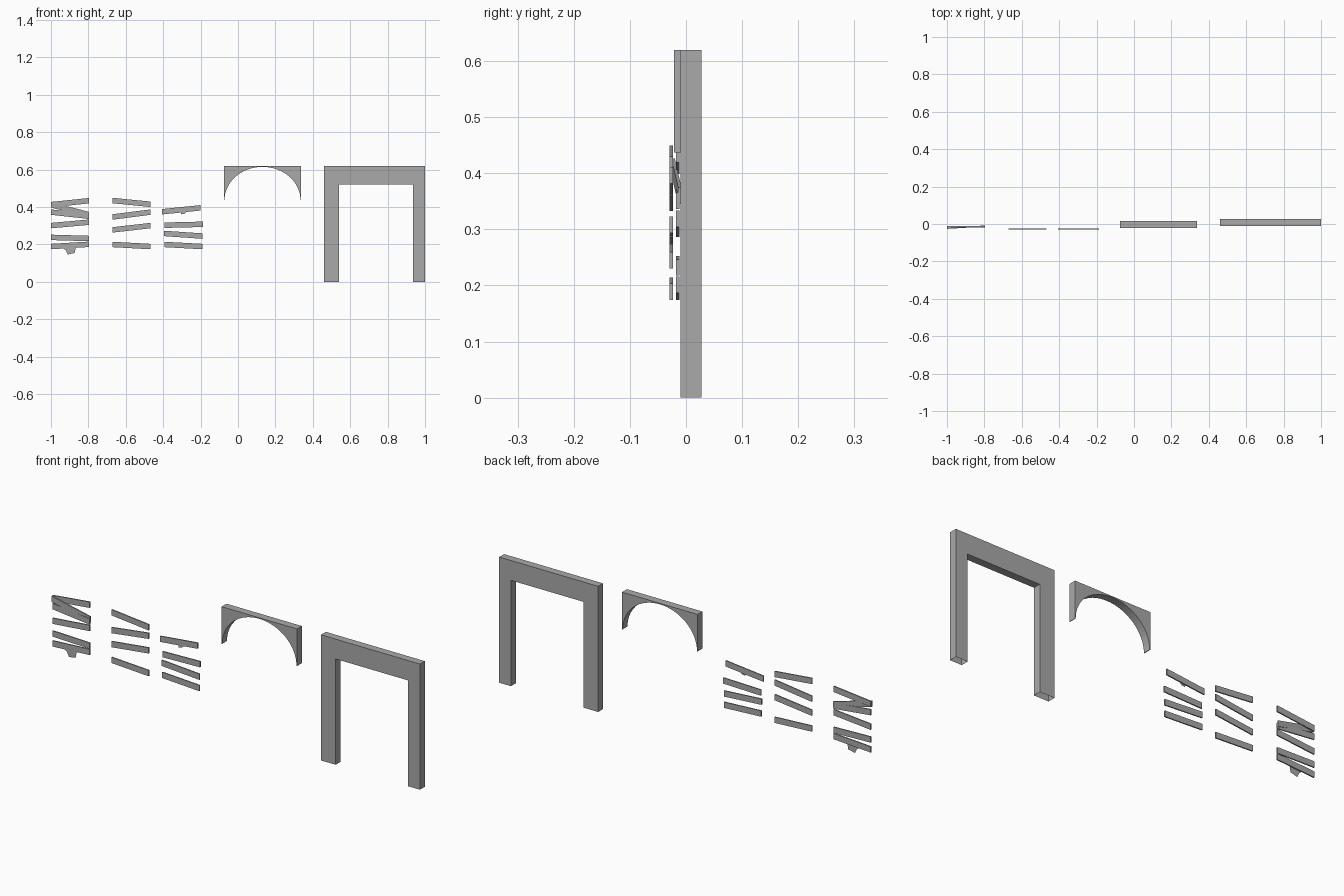
import bpy
import bmesh
import math

cube = bpy.data.objects.get("Cube")
if cube:
    bpy.data.objects.remove(cube, do_unlink=True)

# One plain grey for everything
GREY = (0.4, 0.4, 0.4, 1.0)
grey = bpy.data.materials.new("plain grey")
grey.use_nodes = True
grey.diffuse_color = GREY
grey.node_tree.nodes["Principled BSDF"].inputs["Base Color"].default_value = GREY


def finish(bm, name):
    bmesh.ops.recalc_face_normals(bm, faces=bm.faces)
    mesh = bpy.data.meshes.new(name)
    bm.to_mesh(mesh)
    bm.free()
    mesh.materials.append(grey)
    obj = bpy.data.objects.new(name, mesh)
    bpy.context.collection.objects.link(obj)
    return obj


def prism(name, outline, front, depth, skew=0.0, open_below=None):
    """Extrude an (x, z) outline back along y; skew swings the right end back."""
    bm = bmesh.new()
    x0 = min(x for x, z in outline)
    x1 = max(x for x, z in outline)
    verts = [bm.verts.new((x, front + skew * (x - x0) / (x1 - x0), z))
             for x, z in outline]
    face = bm.faces.new(verts)
    if depth:
        made = bmesh.ops.extrude_face_region(bm, geom=[face], use_keep_orig=True)
        moved = [g for g in made["geom"] if isinstance(g, bmesh.types.BMVert)]
        bmesh.ops.translate(bm, verts=moved, vec=(0, depth, 0))
    if open_below is not None:
        feet = [f for f in bm.faces if all(v.co.z < open_below for v in f.verts)]
        bmesh.ops.delete(bm, geom=feet, context="FACES")
    return finish(bm, name)


# Doorway: square frame with hollow feet
prism("door_frame",
      [(0.46, 0), (0.46, 0.62), (1, 0.62), (1, 0),
       (0.936, 0), (0.936, 0.522), (0.54, 0.522), (0.54, 0)],
      -0.01, 0.038, open_below=0.001)

# Arch: rectangular block with a round opening
centre, half, spring, top = 0.131, 0.206, 0.437, 0.62
steps = 32
arch = [(centre + half, spring), (centre + half, top),
        (centre - half, top), (centre - half, spring)]
for i in range(steps + 1):
    a = math.pi * (1 - i / steps)
    arch.append((centre + (half - 0.003) * math.cos(a),
                 spring + 0.178 * math.sin(a)))
prism("arch", arch, -0.021, 0.038)

# Planks: x start, x end, left centre z, right centre z
groups = {
    "left_plank": (-0.018, [(-1, -0.797, 0.189, 0.201), (-1, -0.797, 0.238, 0.232),
                            (-1, -0.797, 0.301, 0.319), (-1, -0.797, 0.373, 0.351),
                            (-1, -0.797, 0.413, 0.434)]),
    "middle_plank": (-0.029, [(-0.671, -0.468, 0.2, 0.189), (-0.671, -0.468, 0.278, 0.301),
                              (-0.671, -0.468, 0.347, 0.373), (-0.671, -0.468, 0.435, 0.415)]),
    "right_plank": (-0.029, [(-0.394, -0.19, 0.2, 0.189), (-0.396, -0.19, 0.259, 0.245),
                             (-0.393, -0.187, 0.303, 0.308), (-0.406, -0.2, 0.375, 0.396)]),
}
T = 0.0145


def plank(name, x0, x1, zl, zr, front, skew=0.0):
    prism(name, [(x0, zl - T), (x0, zl + T), (x1, zr + T), (x1, zr - T)],
          front, 0.006, skew)


for name, (front, rows) in groups.items():
    for i, (x0, x1, zl, zr) in enumerate(rows):
        plank(f"{name}_{i + 1}", x0, x1, zl, zr, front)

# Slanted plank crossing behind the upper left ones
plank("crossing_plank", -1, -0.797, 0.412, 0.36, -0.026, 0.012)

# Thin splinters hanging under two planks
prism("left_splinter", [(-0.935, 0.18), (-0.92, 0.168), (-0.91, 0.146),
                        (-0.873, 0.155), (-0.868, 0.184)], -0.018, 0)
prism("right_splinter", [(-0.307, 0.373), (-0.303, 0.361),
                         (-0.285, 0.364), (-0.275, 0.376)], -0.029, 0)
